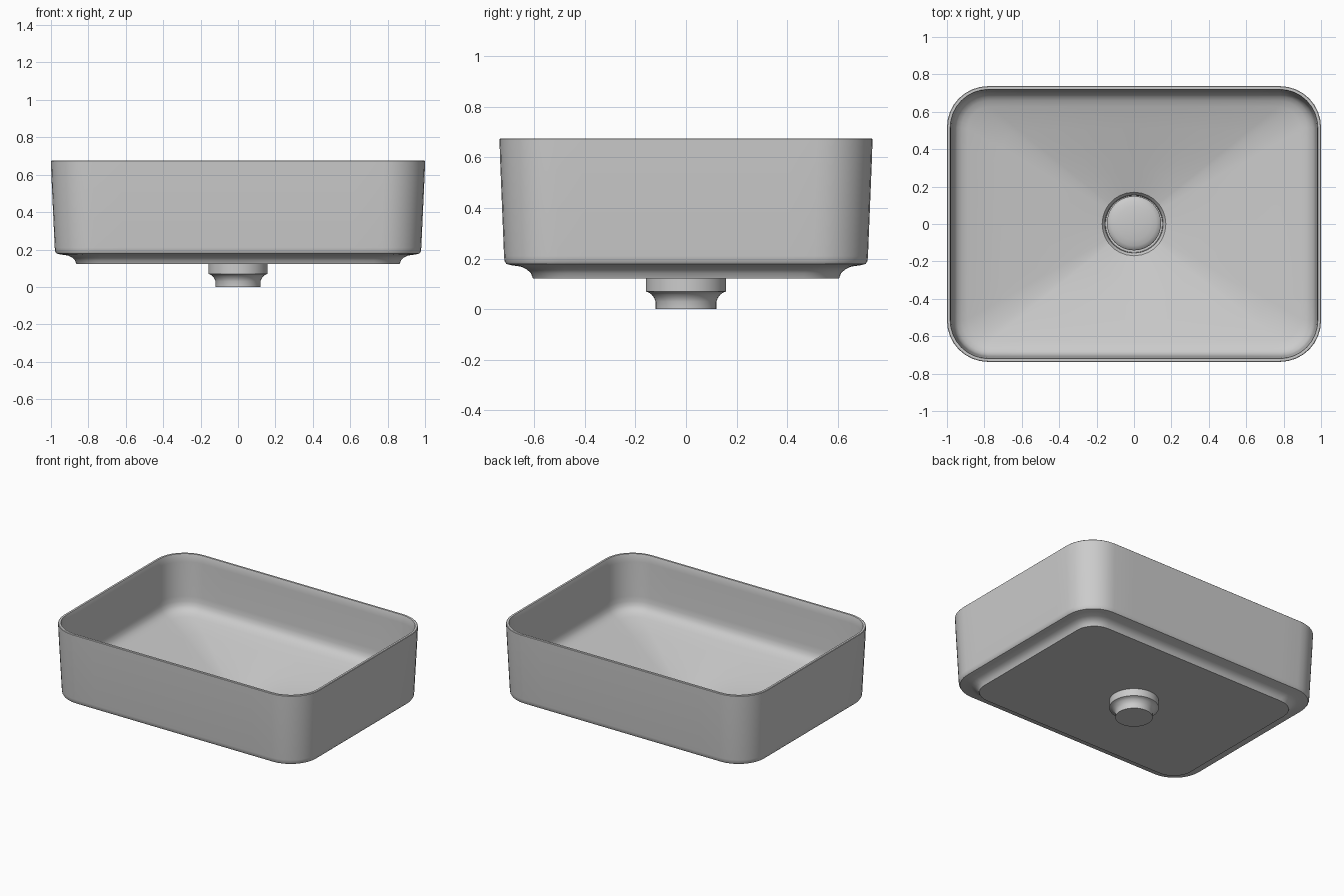
import bpy, bmesh, math

if "Cube" in bpy.data.objects:
    bpy.data.objects.remove(bpy.data.objects["Cube"])

CORNER, SIDE = 8, 10   # steps per rounded corner / per straight side


def rounded_rect(hx, hy, r, z):
    """Ring of points with a fixed count, so rings can be bridged."""
    arcs = []
    for q in range(4):
        sx, sy = ((1, 1), (-1, 1), (-1, -1), (1, -1))[q]
        cx, cy = sx * (hx - r), sy * (hy - r)
        arcs.append([(cx + r * math.cos(a), cy + r * math.sin(a), z)
                     for a in ((q + i / CORNER) * math.pi / 2 for i in range(CORNER + 1))])
    pts = []
    for q in range(4):
        a, b = arcs[q][-1], arcs[(q + 1) % 4][0]
        pts += arcs[q]
        pts += [tuple(a[k] + (b[k] - a[k]) * i / SIDE for k in range(3)) for i in range(1, SIDE)]
    return pts


def circle_like(ring, r, z):
    """Circle whose points lie in the same directions as the given ring."""
    return [(r * math.cos(a), r * math.sin(a), z)
            for a in (math.atan2(p[1], p[0]) for p in ring)]


def loft(name, rings, capped=True, angle=35):
    """Bridge successive rings; close both ends if capped."""
    bm = bmesh.new()
    vs = [[bm.verts.new(p) for p in ring] for ring in rings]
    n = len(rings[0])
    for a, b in zip(vs, vs[1:]):
        for i in range(n):
            j = (i + 1) % n
            bm.faces.new((a[i], a[j], b[j], b[i]))
    if capped:
        bm.faces.new(vs[0][::-1])
        bm.faces.new(vs[-1])
    bmesh.ops.remove_doubles(bm, verts=bm.verts, dist=1e-5)
    bmesh.ops.recalc_face_normals(bm, faces=bm.faces)
    me = bpy.data.meshes.new(name)
    bm.to_mesh(me)
    bm.free()
    ob = bpy.data.objects.new(name, me)
    bpy.context.collection.objects.link(ob)
    bpy.ops.object.select_all(action='DESELECT')
    bpy.context.view_layer.objects.active = ob
    ob.select_set(True)
    bpy.ops.object.shade_smooth_by_angle(angle=math.radians(angle))
    return ob


def lathe(name, profile, seg=40, cy=0.0):
    return loft(name, [[(r * math.cos(2 * math.pi * i / seg),
                         cy + r * math.sin(2 * math.pi * i / seg), z)
                        for i in range(seg)] for r, z in profile])


# Basin: outside from the foot up, over the rim, down the inside
sections = [
    (0.864, 0.605, 0.14, 0.122), (0.872, 0.613, 0.145, 0.142), (0.888, 0.630, 0.15, 0.158),
    (0.910, 0.652, 0.17, 0.168), (0.950, 0.692, 0.19, 0.174), (0.970, 0.710, 0.20, 0.179),
    (0.978, 0.717, 0.21, 0.190), (0.980, 0.719, 0.212, 0.21), (0.998, 0.735, 0.22, 0.60),
    (1.000, 0.737, 0.22, 0.672), (0.997, 0.734, 0.217, 0.675), (0.983, 0.720, 0.205, 0.675),
    (0.981, 0.718, 0.202, 0.671), (0.979, 0.716, 0.20, 0.62), (0.971, 0.708, 0.195, 0.38),
    (0.968, 0.705, 0.19, 0.345), (0.960, 0.697, 0.18, 0.318), (0.945, 0.682, 0.165, 0.298),
    (0.922, 0.659, 0.145, 0.284), (0.890, 0.627, 0.12, 0.272),
]
rings = [rounded_rect(*s) for s in sections]
edge = rings[-1]

# Sloping four-sided floor falling to the drain recess
mouth = circle_like(edge, 0.17, 0.142)
for t in (0.25, 0.5, 0.75):
    rings.append([tuple(a + (b - a) * t for a, b in zip(p, q)) for p, q in zip(edge, mouth)])
drain_edge = circle_like(edge, 0.155, 0.122)
loft("basin", [drain_edge] + rings + [mouth, drain_edge], capped=False)

# Hollow drain outlet below the basin
lathe("drain_outlet", [(0.12, 0.0), (0.12, 0.03), (0.126, 0.045), (0.137, 0.059),
                       (0.147, 0.066), (0.159, 0.07), (0.159, 0.123), (0.154, 0.123),
                       (0.152, 0.08)])

# Domed stopper in the drain
lathe("drain_stopper", [(0.13, 0.085), (0.145, 0.095), (0.145, 0.115), (0.138, 0.123),
                        (0.12, 0.131), (0.09, 0.137), (0.05, 0.141), (0.015, 0.142)], cy=0.004)
